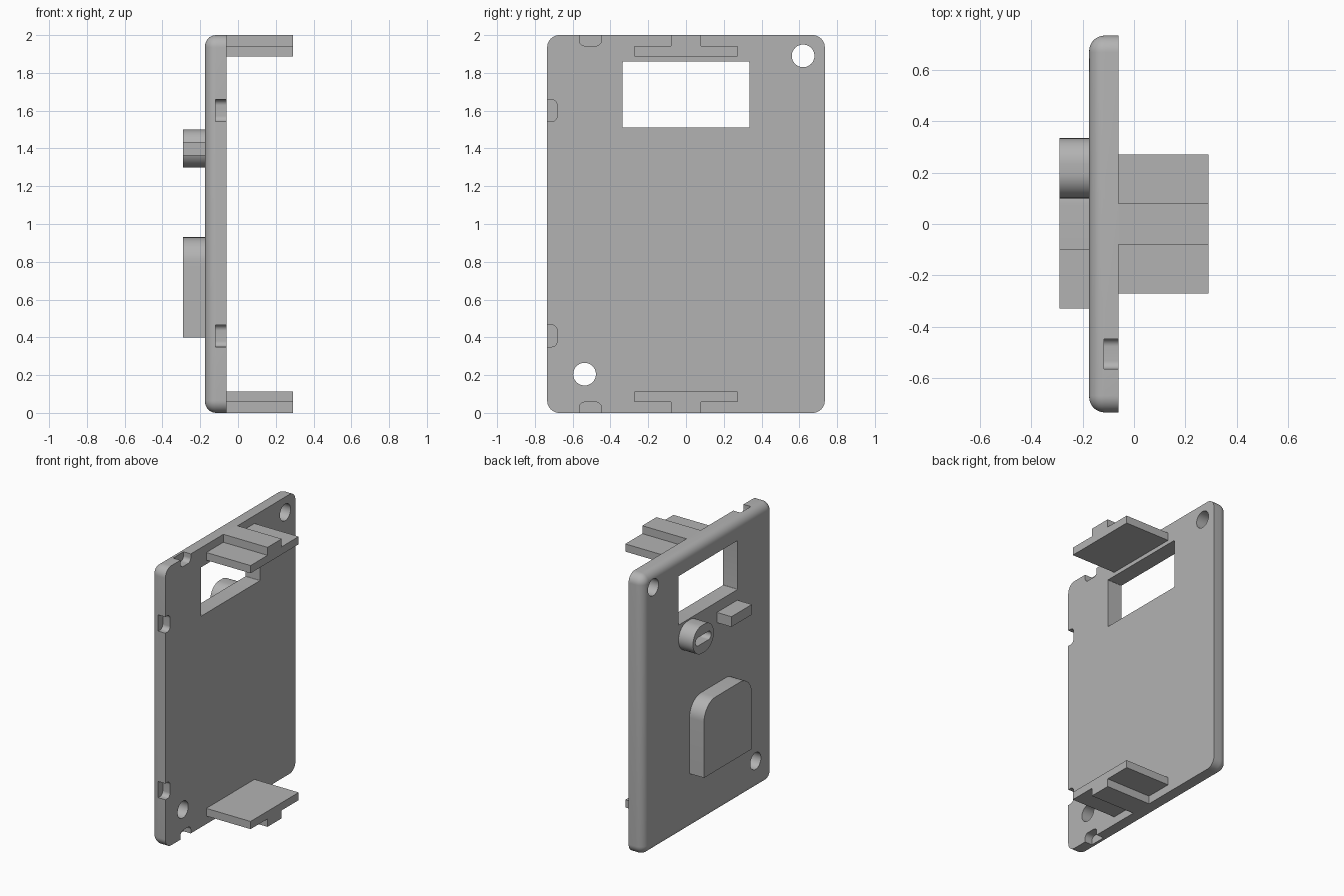
import bpy, bmesh
from math import sin, cos, pi

cube = bpy.data.objects.get("Cube")
if cube:
    bpy.data.objects.remove(cube, do_unlink=True)

grey = bpy.data.materials.new("plain grey")
grey.use_nodes = True
colour = (0.45, 0.45, 0.45, 1)
grey.diffuse_color = colour
grey.node_tree.nodes["Principled BSDF"].inputs["Base Color"].default_value = colour

FACE, BACK, RELIEF, TAB_END = -0.175, -0.06, -0.29, 0.29


def outline(y0, y1, z0, z1, low=0.0, high=None, steps=10):
    """Rectangle in the YZ plane with rounded lower and upper corners."""
    high = low if high is None else high
    points = []
    corners = [(y1, z1, -1, -1, high), (y0, z1, 1, -1, high),
               (y0, z0, 1, 1, low), (y1, z0, -1, 1, low)]
    for i, (y, z, sy, sz, r) in enumerate(corners):
        for k in range(steps + 1 if r else 1):
            a = (i + k / steps) * pi / 2
            points.append((y + sy * r + r * cos(a), z + sz * r + r * sin(a)))
    return points


def loft(name, sections):
    """Solid through matching outlines, each given as (x, points)."""
    bm = bmesh.new()
    rings = [[bm.verts.new((x, y, z)) for y, z in pts] for x, pts in sections]
    n = len(rings[0])
    for a, b in zip(rings, rings[1:]):
        for i in range(n):
            j = (i + 1) % n
            bm.faces.new((a[i], a[j], b[j], b[i]))
    bm.faces.new(rings[0])
    bm.faces.new(rings[-1])
    bmesh.ops.remove_doubles(bm, verts=bm.verts, dist=1e-5)
    bmesh.ops.recalc_face_normals(bm, faces=bm.faces)
    mesh = bpy.data.meshes.new(name)
    bm.to_mesh(mesh)
    bm.free()
    mesh.materials.append(grey)
    obj = bpy.data.objects.new(name, mesh)
    bpy.context.collection.objects.link(obj)
    return obj


def prism(name, x0, x1, points):
    return loft(name, [(x0, points), (x1, points)])


def select(obj):
    bpy.ops.object.select_all(action='DESELECT')
    obj.select_set(True)
    bpy.context.view_layer.objects.active = obj


def cut(obj, x0, x1, points):
    cutter = prism("cutter", x0, x1, points)
    cutter.hide_render = True
    mod = obj.modifiers.new("cut", 'BOOLEAN')
    mod.operation = 'DIFFERENCE'
    mod.solver = 'EXACT'
    mod.object = cutter
    select(obj)
    bpy.ops.object.modifier_apply(modifier=mod.name)
    bpy.data.objects.remove(cutter, do_unlink=True)


def smooth(obj):
    select(obj)
    bpy.ops.object.shade_smooth_by_angle(angle=pi / 6)


# Panel with a rounded rim on its outer face
W, R, FILLET = 0.735, 0.065, 0.06
layers = []
for k in range(9):
    a = k / 8 * pi / 2
    d = FILLET * (1 - sin(a))
    layers.append((FACE + FILLET * (1 - cos(a)),
                   outline(-W + d, W - d, d, 2 - d, R - d)))
layers.append((BACK, outline(-W, W, 0, 2, R)))
panel = loft("panel", layers)

# Window and two screw holes
cut(panel, -0.5, 0.5, outline(-0.335, 0.335, 1.51, 1.86, 0.005))
for y, z in ((0.62, 1.89), (-0.537, 0.205)):
    cut(panel, -0.5, 0.5, outline(y - 0.06, y + 0.06, z - 0.06, z + 0.06, 0.06))

# Shallow notches along the edges
for z in (0.408, 1.6):
    cut(panel, -0.118, 0.1, outline(-0.9, -0.682, z - 0.058, z + 0.058, 0.03))
for z0, z1 in ((-0.2, 0.057), (1.943, 2.2)):
    cut(panel, -0.118, 0.1, outline(-0.565, -0.448, z0, z1, 0.03))
smooth(panel)

# T-shaped tabs at the top and bottom
for name, side in (("top_tab", 1), ("bottom_tab", -1)):
    half = [(0.08, 1), (0.08, 0.943), (0.272, 0.943), (0.272, 0.888)]
    profile = half + [(-y, z) for y, z in reversed(half)]
    prism(name, BACK - 0.01, TAB_END, [(y, 1 + side * z) for y, z in profile])

# Slotted knob, bar and plain raised pad on the outer face
knob = prism("slotted_knob", RELIEF, FACE + 0.01,
             outline(0.1, 0.335, 1.3, 1.5, 0.1))
cut(knob, -0.5, FACE, outline(0.13, 0.305, 1.37, 1.43, 0.03))
smooth(knob)
prism("raised_bar", RELIEF, FACE + 0.01, outline(-0.33, -0.1, 1.362, 1.435))
pad = prism("raised_pad", RELIEF, FACE + 0.01,
            outline(-0.33, 0.21, 0.4, 0.93, 0, 0.13))
smooth(pad)
